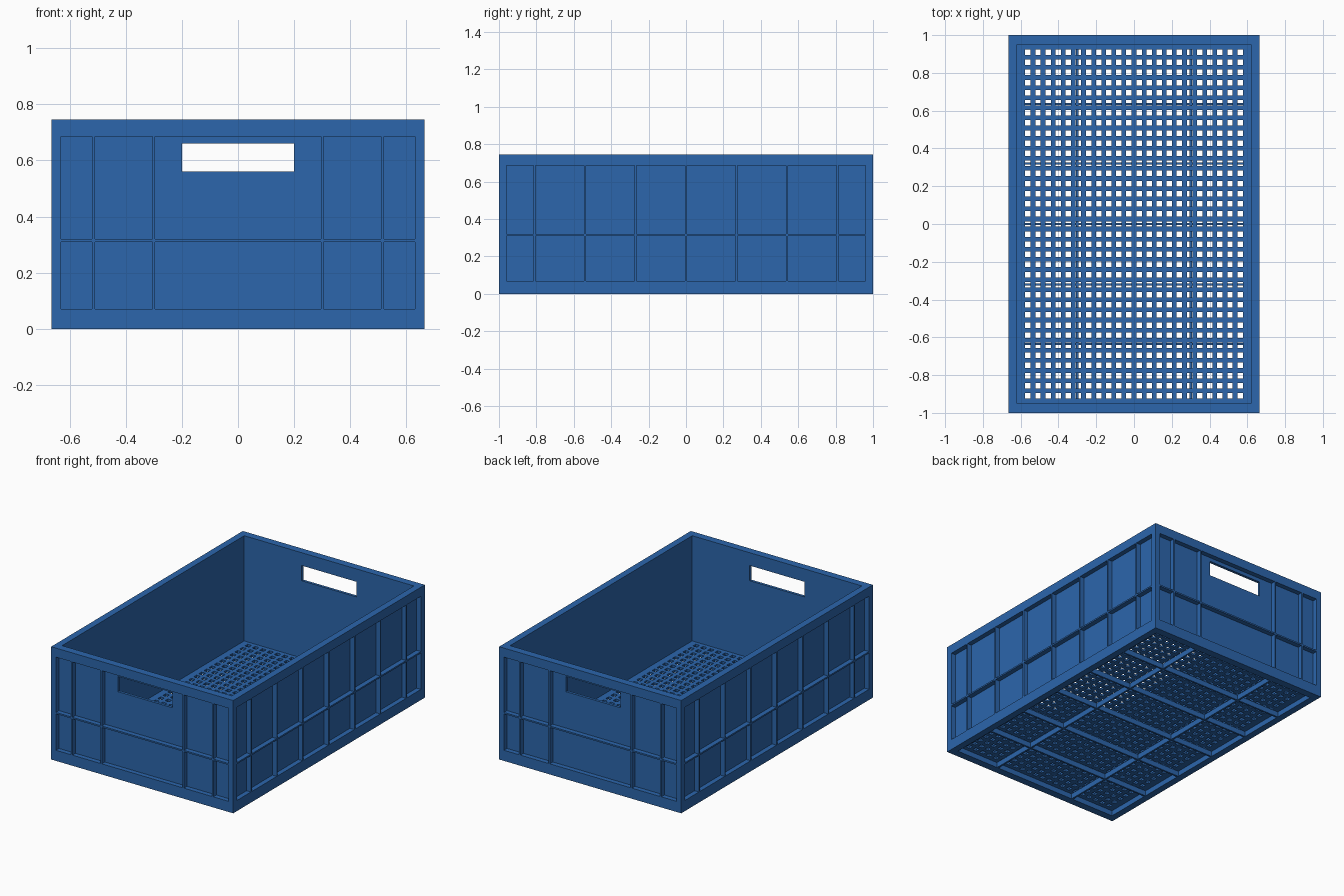
import bpy
import bmesh

old = bpy.data.objects.get("Cube")
if old:
    bpy.data.objects.remove(old, do_unlink=True)

# Main sizes
HX, HY, TOP = 0.665, 1.0, 0.745       # outer half width, half length, height
IX, IY = 0.62, 0.95                   # inside faces of the walls
RECESS = 0.032                        # depth of the outside panels
FLOOR_LOW, FLOOR_TOP = 0.035, 0.05
RIB = 0.005                           # half thickness of the wall ribs
FLOOR_RIB = 0.006                     # half thickness of the floor ribs
PITCH, HOLE = 0.0535, 0.0145          # floor hole spacing and half size

blue = bpy.data.materials.new("crate blue")
blue.use_nodes = True
colour = (0.025, 0.133, 0.413, 1.0)
blue.diffuse_color = colour
shader = next(n for n in blue.node_tree.nodes if n.type == 'BSDF_PRINCIPLED')
shader.inputs["Base Color"].default_value = colour


def cuts(values):
    return sorted({round(v, 5) for v in values})


def block_mesh(name, xs, ys, zs, solid):
    """Closed surface around the grid cells whose centre passes solid()."""
    axes = [cuts(a) for a in (xs, ys, zs)]
    size = [len(a) - 1 for a in axes]
    mid = [[(a[i] + a[i + 1]) / 2 for i in range(len(a) - 1)] for a in axes]
    full = {(i, j, k) for i in range(size[0]) for j in range(size[1])
            for k in range(size[2]) if solid(mid[0][i], mid[1][j], mid[2][k])}
    bm = bmesh.new()
    verts = {}

    def vert(c):
        if c not in verts:
            verts[c] = bm.verts.new([axes[n][c[n]] for n in range(3)])
        return verts[c]

    for cell in full:
        for n in range(3):
            for side in (0, 1):
                other = list(cell)
                other[n] += 2 * side - 1
                if tuple(other) in full:
                    continue
                a, b = (n + 1) % 3, (n + 2) % 3
                ring = []
                for da, db in ((0, 0), (1, 0), (1, 1), (0, 1)):
                    c = list(cell)
                    c[n] += side
                    c[a] += da
                    c[b] += db
                    ring.append(vert(tuple(c)))
                bm.faces.new(ring if side else ring[::-1])
    mesh = bpy.data.meshes.new(name)
    bm.to_mesh(mesh)
    bm.free()
    mesh.materials.append(blue)
    obj = bpy.data.objects.new(name, mesh)
    bpy.context.collection.objects.link(obj)
    return obj


def panels(edge, ribs):
    """Spans left open between the ribs, from -edge to edge."""
    stops = [-edge - RIB] + ribs + [edge + RIB]
    return [(a + RIB, b - RIB) for a, b in zip(stops, stops[1:])]


def inside(v, spans):
    return any(a < v < b for a, b in spans)


def ends(spans):
    return [v for span in spans for v in span]


# Walls: a ring with recessed panels outside and a hand hole at each end
end_panels = panels(0.63, [-0.515, -0.30, 0.30, 0.515])
side_panels = panels(0.96, [-0.81, -0.54, -0.27, 0, 0.27, 0.54, 0.81])
rows = [(0.07, 0.31), (0.32, 0.685)]
GRIP_X, GRIP_LOW, GRIP_TOP = 0.20, 0.56, 0.66


def wall_solid(x, y, z):
    if abs(x) < IX and abs(y) < IY:
        return False
    if abs(x) < GRIP_X and GRIP_LOW < z < GRIP_TOP:
        return False
    if inside(z, rows):
        if abs(y) > HY - RECESS and inside(x, end_panels):
            return False
        if abs(x) > HX - RECESS and inside(y, side_panels):
            return False
    return True


def both(*values):
    return [s * v for v in values for s in (-1, 1)]


block_mesh("walls",
           both(HX, HX - RECESS, IX, GRIP_X) + ends(end_panels),
           both(HY, HY - RECESS, IY) + ends(side_panels),
           [0, TOP, GRIP_LOW, GRIP_TOP] + ends(rows), wall_solid)

# Floor: a thin plate with a grid of square holes
hole_x = [((i - 10.5) * PITCH - HOLE, (i - 10.5) * PITCH + HOLE) for i in range(22)]
hole_y = [((i - 17) * PITCH - HOLE, (i - 17) * PITCH + HOLE) for i in range(35)]
block_mesh("floor", both(IX) + ends(hole_x), both(IY) + ends(hole_y),
           [FLOOR_LOW, FLOOR_TOP],
           lambda x, y, z: not (inside(x, hole_x) and inside(y, hole_y)))

# Stiffening ribs under the floor
rib_x = [(c - FLOOR_RIB, c + FLOOR_RIB) for c in (-0.30, 0.30)]
rib_y = [(c - FLOOR_RIB, c + FLOOR_RIB) for c in (-0.635, -0.32, 0, 0.32, 0.635)]
block_mesh("floor_ribs", both(IX) + ends(rib_x), both(IY) + ends(rib_y),
           [0, FLOOR_LOW],
           lambda x, y, z: inside(x, rib_x) or inside(y, rib_y))
